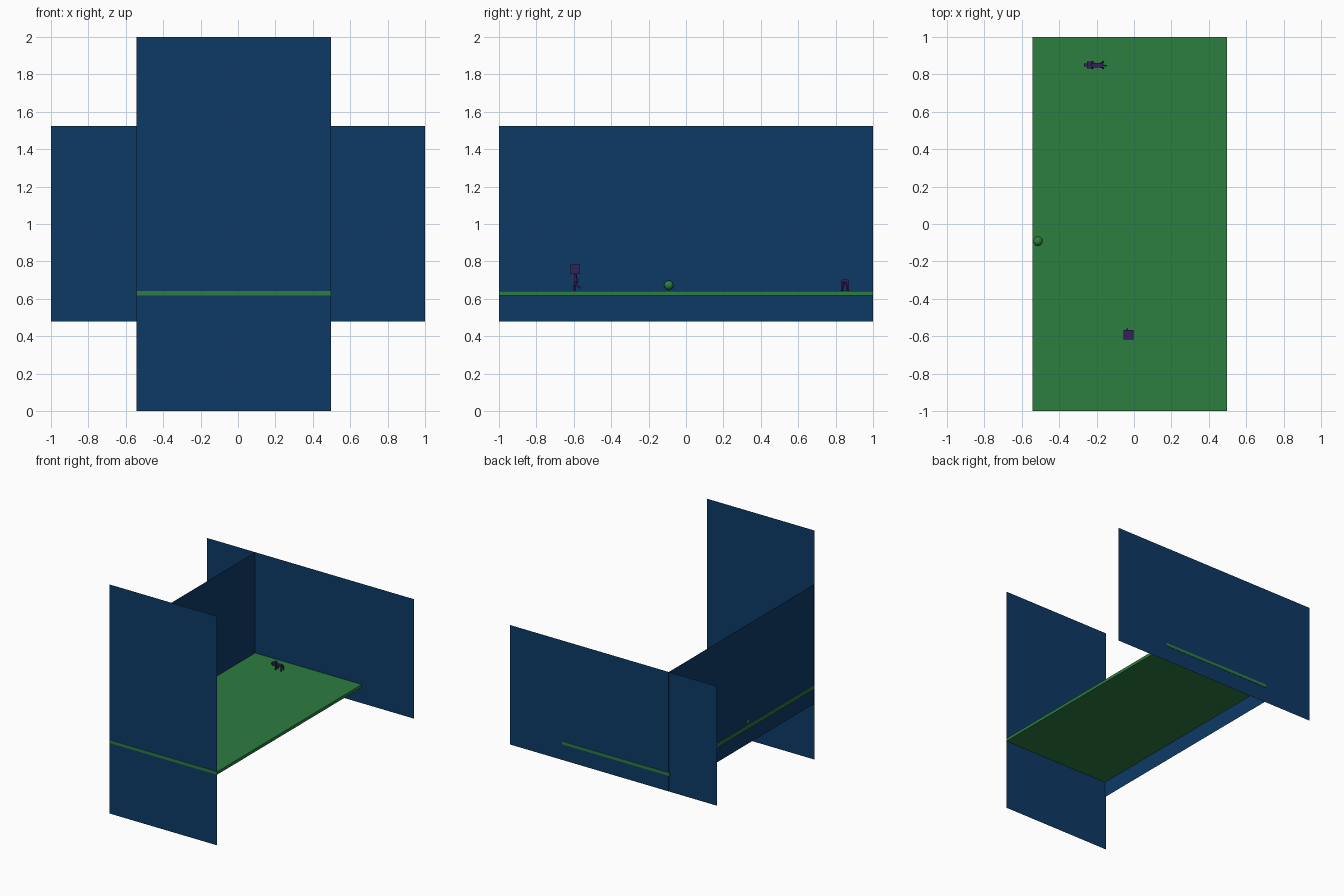
import bpy, bmesh, math
from mathutils import Matrix, Vector

if "Cube" in bpy.data.objects:
    bpy.data.objects.remove(bpy.data.objects["Cube"])


def material(name, colour):
    m = bpy.data.materials.new(name)
    m.diffuse_color = (*colour, 1)
    m.use_nodes = True
    m.node_tree.nodes["Principled BSDF"].inputs["Base Color"].default_value = m.diffuse_color
    return m


BLUE = material("deep blue", (0.004, 0.042, 0.133))
GREEN = material("grass green", (0.026, 0.205, 0.053))
PURPLE = material("dark purple", (0.035, 0.014, 0.105))


def finish(bm, name, mat):
    mesh = bpy.data.meshes.new(name)
    bm.to_mesh(mesh)
    bm.free()
    mesh.materials.append(mat)
    ob = bpy.data.objects.new(name, mesh)
    bpy.context.collection.objects.link(ob)
    return ob


def wall(name, corners):
    bm = bmesh.new()
    bm.faces.new([bm.verts.new(c) for c in corners])
    return finish(bm, name, BLUE)


def add_box(bm, lo, hi):
    lo, hi = Vector(lo), Vector(hi)
    m = Matrix.Translation((lo + hi) / 2) @ Matrix.Diagonal((*(hi - lo), 1))
    bmesh.ops.create_cube(bm, size=1, matrix=m)


def add_limb(bm, a, b, w):
    # square bar between two joints
    a, b = Vector(a), Vector(b)
    m = (Matrix.Translation((a + b) / 2) @ (b - a).to_track_quat('Z', 'Y').to_matrix().to_4x4()
         @ Matrix.Diagonal((w, w, (b - a).length, 1)))
    bmesh.ops.create_cube(bm, size=1, matrix=m)


X0, X1 = -0.543, 0.497
Z0, Z1 = 0.48, 1.523
TOP = 0.643

# backdrop panels, single sheets
wall("front_wall", [(X0, -0.997, 0), (X1, -0.997, 0), (X1, -0.997, 2), (X0, -0.997, 2)])
wall("back_wall", [(-1, 0.997, Z0), (1, 0.997, Z0), (1, 0.997, Z1), (-1, 0.997, Z1)])
wall("left_wall", [(-0.532, -1, Z0), (-0.532, 1, Z0), (-0.532, 1, Z1), (-0.532, -1, Z1)])

# floor slab
bm = bmesh.new()
add_box(bm, (X0, -1, 0.617), (X1, 1, TOP))
finish(bm, "floor", GREEN)

# ball by the left wall
bm = bmesh.new()
bmesh.ops.create_uvsphere(bm, u_segments=24, v_segments=12, radius=0.025,
                          matrix=Matrix.Translation((-0.513, -0.092, 0.673)))
for f in bm.faces:
    f.smooth = True
finish(bm, "ball", GREEN)

# standing figure with a cube head
bm = bmesh.new()
x, y = -0.03, -0.592
add_box(bm, (x - 0.026, y - 0.026, 0.734), (x + 0.026, y + 0.026, 0.784))
add_box(bm, (x - 0.011, y - 0.008, 0.692), (x + 0.011, y + 0.008, 0.734))
for s in (-1, 1):
    add_limb(bm, (x + s * 0.012, y, 0.728), (x + s * 0.018, y + 0.012, 0.69), 0.008)
add_limb(bm, (x + 0.007, y, 0.695), (x + 0.009, y - 0.004, TOP), 0.010)
add_limb(bm, (x - 0.005, y, 0.695), (x - 0.006, y + 0.012, 0.668), 0.010)
add_limb(bm, (x - 0.006, y + 0.012, 0.668), (x - 0.007, y + 0.030, 0.658), 0.009)
finish(bm, "standing_figure", PURPLE)

# four-legged animal
bm = bmesh.new()
y = 0.85
add_box(bm, (-0.225, y - 0.012, 0.672), (-0.165, y + 0.012, 0.692))
add_box(bm, (-0.252, y - 0.018, 0.672), (-0.225, y + 0.018, 0.702))
add_box(bm, (-0.268, y - 0.009, 0.674), (-0.252, y + 0.009, 0.688))
for s in (-1, 1):
    add_limb(bm, (-0.218, y + s * 0.011, 0.682), (-0.222, y + s * 0.016, TOP), 0.010)
    add_limb(bm, (-0.172, y + s * 0.011, 0.682), (-0.166, y + s * 0.016, TOP), 0.010)
add_limb(bm, (-0.168, y, 0.686), (-0.147, y - 0.005, 0.680), 0.008)
finish(bm, "animal", PURPLE)
